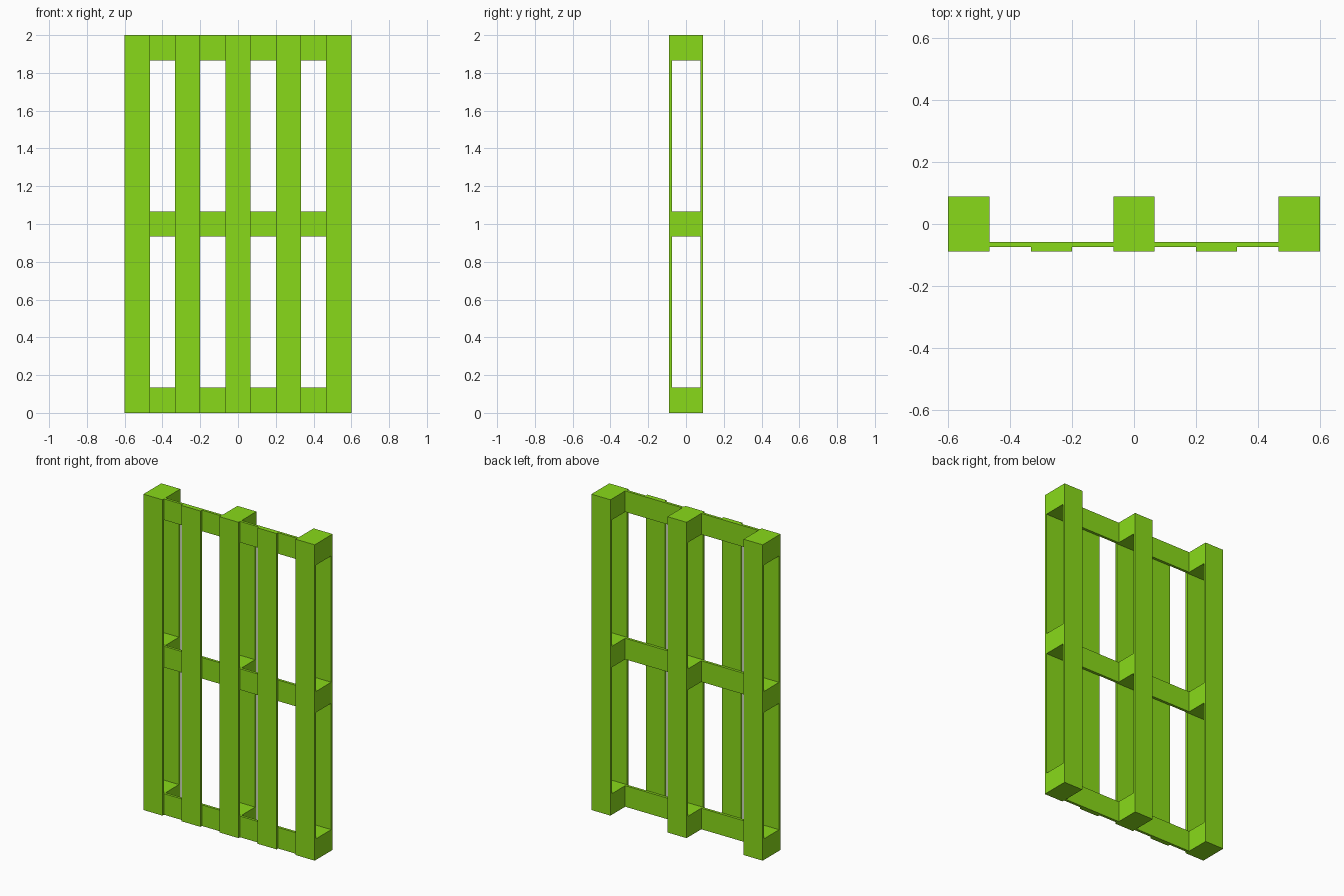
import bpy

if "Cube" in bpy.data.objects:
    bpy.data.objects.remove(bpy.data.objects["Cube"])

mat = bpy.data.materials.new("green_paint")
mat.diffuse_color = (0.25, 0.70, 0.01, 1)
mat.use_nodes = True
mat.node_tree.nodes["Principled BSDF"].inputs["Base Color"].default_value = mat.diffuse_color

W = 0.1333                       # plank and block width
COLS = (-0.5333, 0.0, 0.5333)    # block columns
ROWS = (W / 2, 1.0, 2 - W / 2)   # block rows
# depth layers from front to back
Y0, Y1, Y2, Y3, Y4 = -0.0895, -0.0745, -0.058, 0.076, 0.0895


def box(name, x, y0, y1, z, sx, sz):
    bpy.ops.mesh.primitive_cube_add(size=1, location=(x, (y0 + y1) / 2, z))
    o = bpy.context.object
    o.name = name
    o.scale = (sx, y1 - y0, sz)
    bpy.ops.object.transform_apply(location=False, rotation=False, scale=True)
    o.data.materials.append(mat)


# five long front deck boards
for i in range(5):
    box("deck_board", -0.5333 + i * 0.26667, Y0, Y1, 1.0, W, 2)

# three cross boards behind the deck, with spacer blocks
for z in ROWS:
    box("cross_board", 0, Y1, Y2, z, 1.2, W)
    for x in COLS:
        box("spacer_block", x, Y2, Y3, z, W, W)

# three long runners at the back
for x in COLS:
    box("back_runner", x, Y3, Y4, 1.0, W, 2)
